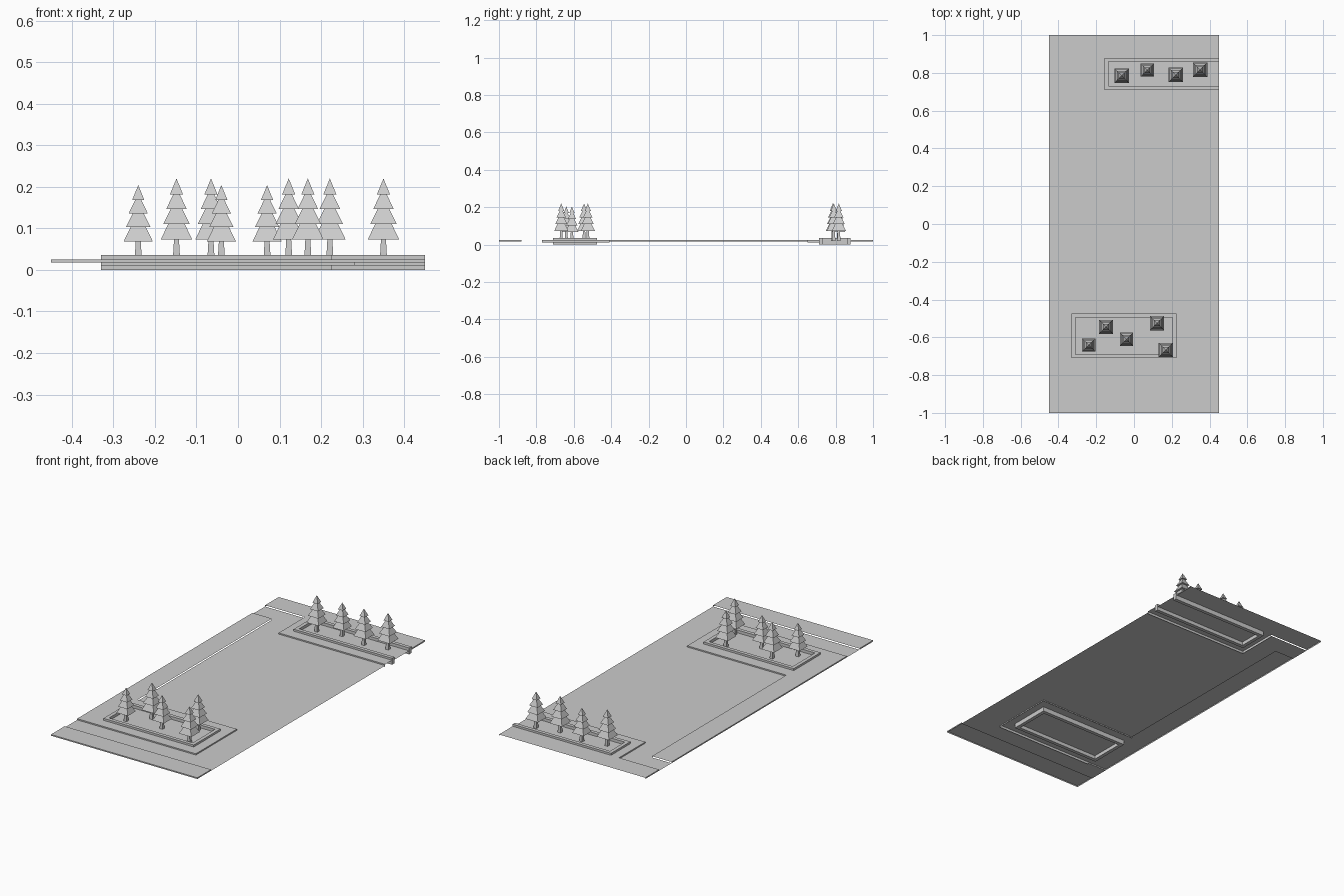
import bpy, bmesh

cube = bpy.data.objects.get("Cube")
if cube:
    bpy.data.objects.remove(cube, do_unlink=True)

grey = bpy.data.materials.new("plain_grey")
grey.use_nodes = True
grey.diffuse_color = (0.6, 0.6, 0.6, 1)
grey.node_tree.nodes["Principled BSDF"].inputs["Base Color"].default_value = (0.6, 0.6, 0.6, 1)

ROAD, WALK, SKIRT, RIM, SOIL = 0.018, 0.025, 0.011, 0.036, 0.02
EDGE = 0.45      # half width of the plot
KERB = 0.02      # planter kerb thickness


def finish(name, bm):
    mesh = bpy.data.meshes.new(name)
    bm.to_mesh(mesh)
    bm.free()
    mesh.materials.append(grey)
    obj = bpy.data.objects.new(name, mesh)
    bpy.context.collection.objects.link(obj)
    return obj


def face(bm, points):
    bm.faces.new([bm.verts.new(p) for p in points])


def sheet(bm, x0, x1, y0, y1, z):
    if x1 - x0 > 0.001 and y1 - y0 > 0.001:
        face(bm, [(x0, y0, z), (x1, y0, z), (x1, y1, z), (x0, y1, z)])


def wall(bm, a, b, low, high):
    """Upright strip from a to b, facing right of the direction of travel."""
    face(bm, [(*a, low), (*b, low), (*b, high), (*a, high)])


def frame(bm, outer, inner, z):
    """Flat rectangle with a rectangular opening."""
    x0, x1, y0, y1 = outer
    a0, a1, b0, b1 = inner
    sheet(bm, x0, x1, y0, b0, z)
    sheet(bm, x0, x1, b1, y1, z)
    sheet(bm, x0, a0, b0, b1, z)
    sheet(bm, a1, x1, b0, b1, z)


def box(bm, x0, x1, y0, y1, z0, z1):
    if x1 - x0 < 0.001:
        return
    verts = bmesh.ops.create_cube(bm, size=1)["verts"]
    for v in verts:
        v.co = ((x0 + x1) / 2 + v.co.x * (x1 - x0),
                (y0 + y1) / 2 + v.co.y * (y1 - y0),
                (z0 + z1) / 2 + v.co.z * (z1 - z0))


# Road
bm = bmesh.new()
sheet(bm, -EDGE, EDGE, -0.88, -0.77, ROAD)
sheet(bm, 0.28, EDGE, -0.77, -0.41, ROAD)
sheet(bm, -0.33, EDGE, -0.41, 0.65, ROAD)
sheet(bm, -0.33, -0.205, 0.65, 0.77, ROAD)
sheet(bm, -EDGE, -0.205, 0.77, 0.88, ROAD)
finish("road", bm)

# Pavements along the front, the back and one side, open towards the road
bm = bmesh.new()
for y0, y1 in ((-1, -0.88), (0.88, 1)):
    sheet(bm, -EDGE, EDGE, y0, y1, WALK)
    wall(bm, (EDGE, y0), (EDGE, y1), ROAD, WALK)
    wall(bm, (-EDGE, y1), (-EDGE, y0), ROAD, WALK)
wall(bm, (-EDGE, -1), (EDGE, -1), ROAD, WALK)
sheet(bm, -EDGE, -0.33, -0.77, 0.77, WALK)
wall(bm, (-EDGE, 0.77), (-EDGE, -0.77), ROAD, WALK)
wall(bm, (-EDGE, -0.77), (-0.33, -0.77), ROAD, WALK)
finish("pavement", bm)


# Raised islands, each with a kerbed planter; some sides are open
def island(name, outer, planter, skirt, open_right):
    bm = bmesh.new()
    frame(bm, outer, planter, WALK)
    for a, b in zip(skirt, skirt[1:]):
        wall(bm, a, b, SKIRT, WALK)
    finish(name + "_platform", bm)

    x0, x1, y0, y1 = planter
    end = x1 if open_right else x1 - KERB
    bm = bmesh.new()
    box(bm, x0, x1, y0, y0 + KERB, 0, RIM)
    box(bm, x0, x1, y1 - KERB, y1, 0, RIM)
    box(bm, x0, x0 + KERB, y0 + KERB, y1 - KERB, 0, RIM)
    box(bm, end, x1, y0 + KERB, y1 - KERB, 0, RIM)
    finish(name + "_kerb", bm)

    bm = bmesh.new()
    sheet(bm, x0 + KERB, end, y0 + KERB, y1 - KERB, SOIL)
    finish(name + "_soil", bm)


island("front_island", (-0.33, 0.28, -0.77, -0.41), (-0.33, 0.225, -0.71, -0.475),
       [(-0.33, -0.77), (0.28, -0.77), (0.28, -0.41), (-0.33, -0.41)], False)
island("back_island", (-0.205, EDGE, 0.65, 0.88), (-0.155, EDGE, 0.71, 0.88),
       [(-0.205, 0.88), (-0.205, 0.65), (EDGE, 0.65)], True)


# Four-sided fir trees with tapered trunk and stacked tiers
def frustum(bm, x, y, z0, z1, r0, r1):
    rings = []
    for z, r in ((z0, r0), (z1, r1)):
        rings.append([bm.verts.new((x + sx * r, y + sy * r, z))
                      for sx, sy in ((-1, -1), (1, -1), (1, 1), (-1, 1))])
    low, high = rings
    for i in range(4):
        j = (i + 1) % 4
        bm.faces.new((low[i], low[j], high[j], high[i]))
    bm.faces.new(low[::-1])
    bm.faces.new(high)
    if r1 < 0.001:
        bmesh.ops.remove_doubles(bm, verts=high, dist=0.002)


def tree(name, x, y, s):
    def level(z):
        return SOIL + (z - SOIL) * s
    bm = bmesh.new()
    frustum(bm, x, y, SOIL, level(0.073), 0.009, 0.006)
    for z0, z1, r0, r1 in ((0.073, 0.11, 0.038, 0.020), (0.11, 0.146, 0.032, 0.014),
                           (0.146, 0.181, 0.025, 0.008), (0.181, 0.22, 0.016, 0)):
        frustum(bm, x, y, level(z0), level(z1), r0 * s, r1 * s)
    finish(name, bm)


TALL, SHORT = 1, 0.92
trees = [(-0.24, -0.64, SHORT), (-0.148, -0.545, TALL), (-0.04, -0.61, SHORT),
         (0.122, -0.525, TALL), (0.168, -0.667, TALL), (-0.065, 0.785, TALL),
         (0.07, 0.815, SHORT), (0.221, 0.79, TALL), (0.35, 0.817, TALL)]
for i, (x, y, s) in enumerate(trees):
    tree(f"fir_tree_{i + 1}", x, y, s)
